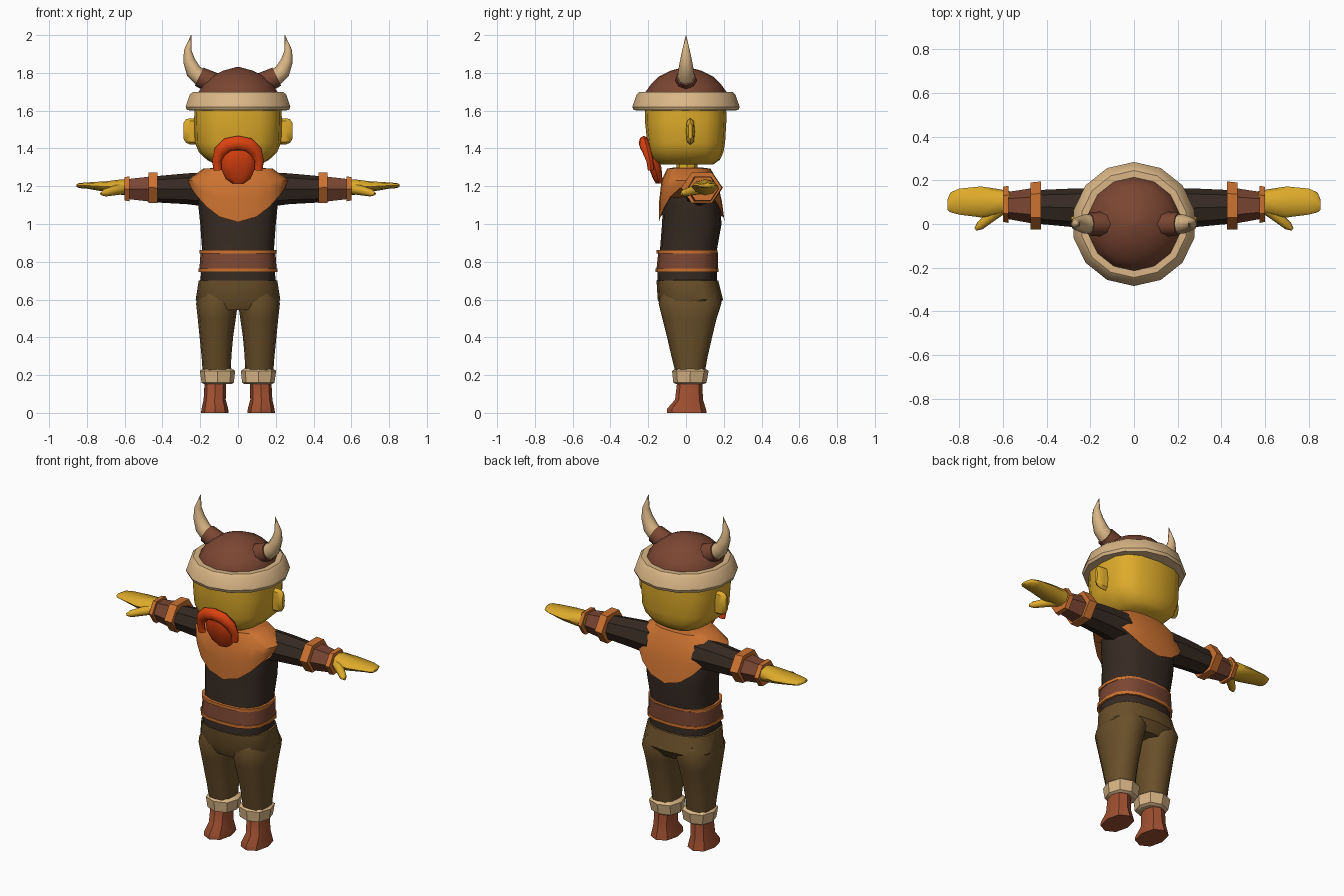
import bpy, bmesh, math
from mathutils import Vector

if "Cube" in bpy.data.objects:
    bpy.data.objects.remove(bpy.data.objects["Cube"], do_unlink=True)


def material(name, rgb):
    m = bpy.data.materials.new(name)
    m.use_nodes = True
    m.diffuse_color = (*rgb, 1)
    m.node_tree.nodes["Principled BSDF"].inputs["Base Color"].default_value = (*rgb, 1)
    return m


skin = material("yellow skin", (.73, .41, .024))
leather = material("orange leather", (.61, .17, .03))
shirt = material("dark shirt", (.037, .023, .016))
cloth = material("olive trousers", (.144, .08, .023))
boot = material("red brown boots", (.35, .08, .03))
brown = material("brown leather", (.195, .061, .032))
fur = material("cream fur", (.70, .47, .24))
hair = material("red hair", (.73, .055, .005))


def skin_rings(name, mat, rings, angle=40):
    """Bridge equal-length rings of points, cap both ends."""
    bm = bmesh.new()
    loops = [[bm.verts.new(p) for p in ring] for ring in rings]
    n = len(loops[0])
    for lo, hi in zip(loops, loops[1:]):
        for i in range(n):
            j = (i + 1) % n
            bm.faces.new((lo[i], lo[j], hi[j], hi[i]))
    bm.faces.new(loops[0])
    bm.faces.new(loops[-1])
    bmesh.ops.recalc_face_normals(bm, faces=bm.faces)
    mesh = bpy.data.meshes.new(name)
    bm.to_mesh(mesh)
    bm.free()
    mesh.materials.append(mat)
    ob = bpy.data.objects.new(name, mesh)
    bpy.context.collection.objects.link(ob)
    bpy.ops.object.select_all(action='DESELECT')
    ob.select_set(True)
    bpy.context.view_layer.objects.active = ob
    bpy.ops.object.shade_smooth_by_angle(angle=math.radians(angle))
    return ob


def section(a0, a1, b0, b1, n, p, start=math.pi / 2):
    """Superellipse filling the given bounds."""
    out = []
    for i in range(n):
        t = start + math.tau * i / n
        c, s = math.cos(t), math.sin(t)
        c = math.copysign(abs(c) ** (2 / p), c) if abs(c) > 1e-6 else 0
        s = math.copysign(abs(s) ** (2 / p), s) if abs(s) > 1e-6 else 0
        out.append(((a0 + a1) / 2 + c * (a1 - a0) / 2, (b0 + b1) / 2 + s * (b1 - b0) / 2))
    return out


def upright(name, mat, rows, n=12, p=2.0, s=1, angle=40):
    """Rows of (z, x0, x1, y0, y1)."""
    return skin_rings(name, mat, [[(s * x, y, z) for x, y in section(*b, n, p)]
                                  for z, *b in rows], angle)


def centred(name, mat, rows, **kw):
    """Rows of (z, half width, y0, y1)."""
    return upright(name, mat, [(z, -w, w, a, b) for z, w, a, b in rows], **kw)


def round_part(name, mat, rows, **kw):
    """Rows of (z, radius)."""
    return centred(name, mat, [(z, r, -r, r) for z, r in rows], **kw)


def sideways(name, mat, rows, n=8, p=2.0, s=1, start=0.0, angle=40):
    """Rows of (x, y0, y1, z0, z1)."""
    return skin_rings(name, mat, [[(s * x, y, z) for y, z in section(*b, n, p, start)]
                                  for x, *b in rows], angle)


def tube(name, mat, pts, s=1, n=8, squash=1.0):
    """Tapered tube through (x, y, z, radius) points."""
    cs = [Vector((s * x, y, z)) for x, y, z, r in pts]
    rings = []
    for i, c in enumerate(cs):
        t = (cs[min(i + 1, len(cs) - 1)] - cs[max(i - 1, 0)]).normalized()
        side = t.cross(Vector((0, 1, 0))).normalized()
        up = side.cross(t)
        rings.append([c + pts[i][3] * (side * math.cos(math.tau * k / n)
                                       + up * squash * math.sin(math.tau * k / n))
                      for k in range(n)])
    return skin_rings(name, mat, rings, 50)


# Torso and belt
centred("torso", shirt, [(.69, .198, -.153, .163), (.78, .196, -.148, .163),
                         (.86, .19, -.138, .163), (1.0, .2, -.127, .188),
                         (1.1, .21, -.122, .18), (1.2, .215, -.11, .15),
                         (1.28, .17, -.09, .12)], n=16, p=2.6)
centred("belt", brown, [(.755, .205, -.157, .17), (.85, .198, -.147, .17)], n=16, p=2.6)
for name, z, w in (("belt_lower_trim", .755, .209), ("belt_upper_trim", .853, .203)):
    centred(name, leather, [(z - .009, w, .048 - w, w - .036), (z + .009, w, .048 - w, w - .036)],
            n=16, p=2.6)

# Shoulder mantle, whose lower edge rises toward the arms
mantle = [[(x, y, z) for x, y in section(-w, w, a, b, 20, 2.4)]
          for z, w, a, b in ((1.298, .10, -.07, .09), (1.293, .185, -.1, .13), (1.23, .268, -.13, .165))]
mantle += [[(x, y, 1.23 - f * (.22 - .2 * (x / .262) ** 2))
            for x, y in section(-w, w, a, b, 20, 2.4)]
           for f, w, a, b in ((.5, .265, -.142, .19), (1, .258, -.143, .205))]
skin_rings("shoulder_mantle", leather, mantle)

# Head
upright("neck", skin, [(1.25, -.06, .06, -.05, .06), (1.36, -.06, .06, -.05, .06)], n=8)
centred("head", skin, [(1.315, .12, -.14, .145), (1.34, .165, -.175, .18),
                       (1.38, .207, -.195, .198), (1.43, .228, -.205, .207),
                       (1.55, .232, -.218, .214), (1.65, .23, -.215, .212)], n=16, p=2.8)
centred("beard", hair, [(1.215, .03, -.16, -.127), (1.24, .066, -.175, -.125),
                        (1.3, .094, -.198, -.13), (1.36, .088, -.215, -.15),
                        (1.388, .05, -.215, -.17)])
half = [(.108, -.185, 1.285, .022), (.113, -.192, 1.335, .024),
        (.095, -.207, 1.385, .033), (.055, -.22, 1.42, .037)]
tube("moustache", hair, [(-x, y, z, r) for x, y, z, r in half]
     + [(0, -.223, 1.43, .037)] + half[::-1], squash=.75)

# Helmet
round_part("helmet_dome", brown, [(1.66, .215), (1.7, .214), (1.74, .185), (1.78, .145),
                                  (1.812, .08), (1.83, .012)], n=14)
round_part("helmet_fur_band", fur, [(1.6, .24), (1.603, .277), (1.62, .284), (1.685, .262),
                                    (1.7, .245), (1.7, .205)], n=14, angle=30)

# Trousers seat
centred("trousers_seat", cloth, [(.545, .19, -.125, .155), (.6, .224, -.15, .196),
                                 (.7, .208, -.156, .171), (.705, .19, -.14, .155)], n=16, p=2.5)

for side, s in (("left", 1), ("right", -1)):
    # Ear and horn
    sideways(side + "_ear", skin, [(.2, 0, .048, 1.42, 1.555), (.25, 0, .045, 1.42, 1.56),
                                   (.275, .004, .041, 1.43, 1.555), (.288, .012, .033, 1.45, 1.535)],
             p=3, s=s)
    tube(side + "_horn_socket", brown, [(.11, 0, 1.735, .06), (.205, 0, 1.78, .053)], s)
    tube(side + "_horn", fur, [(.19, 0, 1.77, .046), (.235, 0, 1.808, .042),
                               (.259, 0, 1.865, .032), (.266, 0, 1.92, .02),
                               (.248, 0, 2.0, .001)], s)
    # Sleeve, bracer and its bands
    sideways(side + "_sleeve", shirt, [(.15, -.025, .165, 1.09, 1.275), (.27, -.015, .163, 1.105, 1.268),
                                       (.45, .002, .155, 1.115, 1.252)], s=s)
    sideways(side + "_bracer", brown, [(.44, -.002, .168, 1.105, 1.265),
                                       (.59, .025, .145, 1.125, 1.245)], n=6, s=s)
    sideways(side + "_elbow_band", leather, [(.425, -.025, .195, 1.098, 1.285),
                                             (.475, -.025, .19, 1.1, 1.285)], n=6, s=s)
    sideways(side + "_wrist_band", leather, [(.575, .005, .175, 1.11, 1.262),
                                             (.6, .01, .17, 1.115, 1.258)], n=6, s=s)
    # Hand
    sideways(side + "_hand", skin, [(.57, .05, .15, 1.15, 1.235), (.62, .042, .16, 1.155, 1.236),
                                    (.7, .03, .172, 1.17, 1.226), (.8, .043, .162, 1.187, 1.22),
                                    (.84, .053, .145, 1.19, 1.217), (.855, .065, .11, 1.197, 1.211)],
             p=2.4, s=s, angle=60)
    tube(side + "_thumb", skin, [(.6, .08, 1.19, .032), (.66, .03, 1.176, .025),
                                 (.705, -.008, 1.165, .02), (.725, -.024, 1.16, .008)], s)
    # Leg, fur cuff and boot
    upright(side + "_trouser_leg", cloth, [(.19, .04, .185, -.05, .095), (.3, .035, .193, -.077, .115),
                                           (.4, .026, .203, -.1, .138), (.5, .012, .213, -.125, .162),
                                           (.58, 0, .222, -.145, .188), (.64, 0, .2, -.13, .17)],
            p=2.4, s=s)
    upright(side + "_leg_fur_cuff", fur, [(.152, .035, .18, -.05, .095), (.16, .022, .193, -.067, .108),
                                          (.222, .015, .202, -.074, .12), (.236, .035, .185, -.052, .1)],
            n=8, p=2.4, s=s, angle=30)
    upright(side + "_boot", boot, [(0, .05, .196, -.1, .11), (.022, .052, .193, -.1, .105),
                                   (.07, .065, .182, -.058, .09), (.18, .062, .176, -.045, .085)],
            n=8, p=2.3, s=s)
